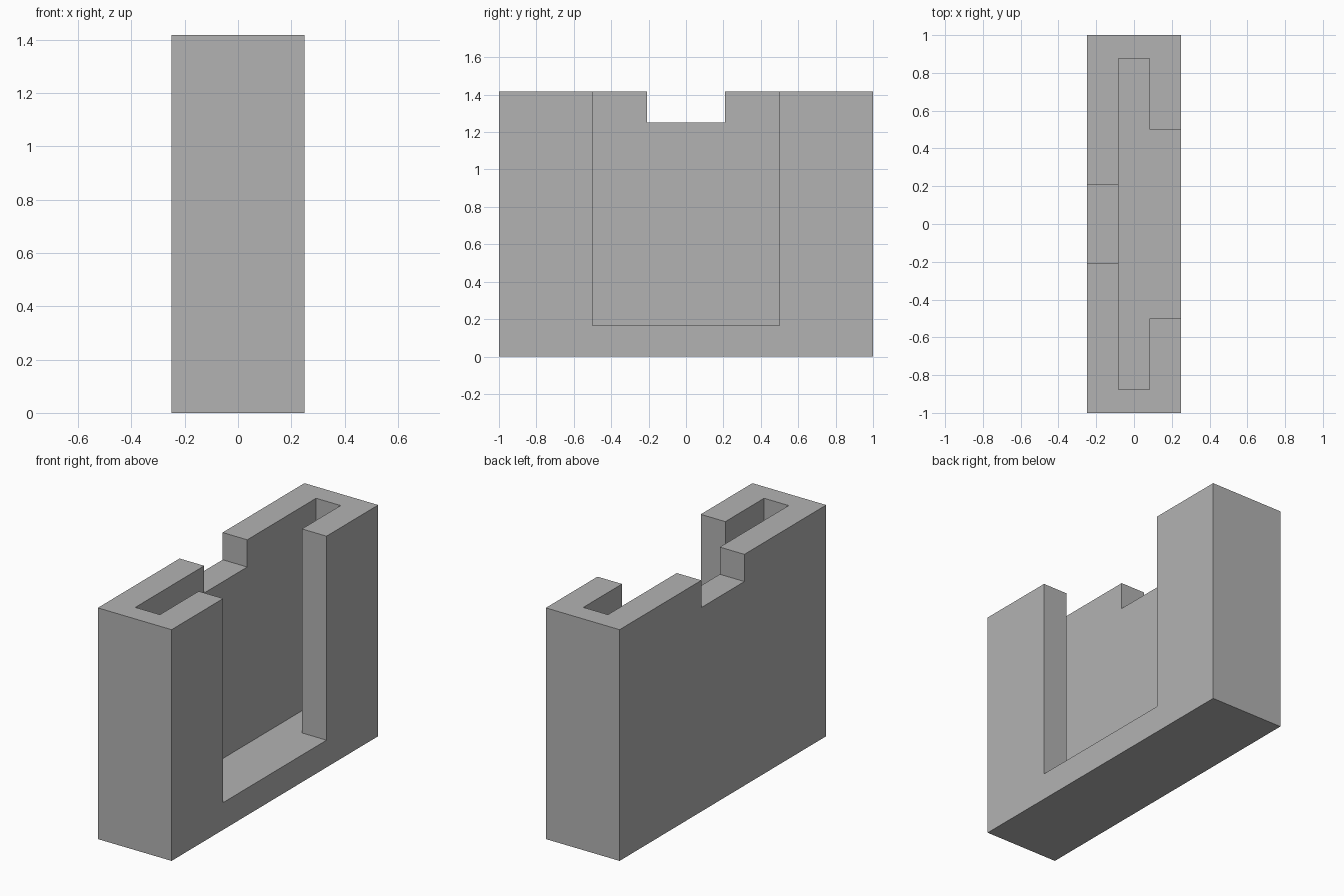
import bpy

default_cube = bpy.data.objects.get("Cube")
if default_cube:
    bpy.data.objects.remove(default_cube, do_unlink=True)

U = 1 / 12           # design unit
HEIGHT = 17 * U
FLOOR = 2 * U
ABOVE = HEIGHT + U   # cutters reach past the rim

grey = bpy.data.materials.new("plain_grey")
grey.use_nodes = True
colour = (0.45, 0.45, 0.45, 1)
grey.diffuse_color = colour
grey.node_tree.nodes["Principled BSDF"].inputs["Base Color"].default_value = colour


def box(name, low, high):
    """Axis-aligned box between two corners."""
    bpy.ops.mesh.primitive_cube_add(size=1)
    ob = bpy.context.object
    ob.name = ob.data.name = name
    for v in ob.data.vertices:
        v.co = [h if c > 0 else l for c, l, h in zip(v.co, low, high)]
    ob.data.materials.append(grey)
    return ob


# Solid block
body = box("holder_body", (-3 * U, -12 * U, 0), (3 * U, 12 * U, HEIGHT))

# Central slot, wide window on the left wall, small notch on the right wall
cutters = [
    box("slot_cutter", (-U, -10.5 * U, FLOOR), (U, 10.5 * U, ABOVE)),
    box("window_cutter", (0, -6 * U, FLOOR), (4 * U, 6 * U, ABOVE)),
    box("notch_cutter", (-4 * U, -2.5 * U, 15 * U), (0, 2.5 * U, ABOVE)),
]
bpy.context.view_layer.objects.active = body
for cutter in cutters:
    cutter.hide_render = True
    mod = body.modifiers.new(cutter.name, 'BOOLEAN')
    mod.operation = 'DIFFERENCE'
    mod.solver = 'EXACT'
    mod.object = cutter
    bpy.ops.object.modifier_apply(modifier=mod.name)
    bpy.data.objects.remove(cutter, do_unlink=True)

body.select_set(True)
bpy.ops.object.shade_flat()
